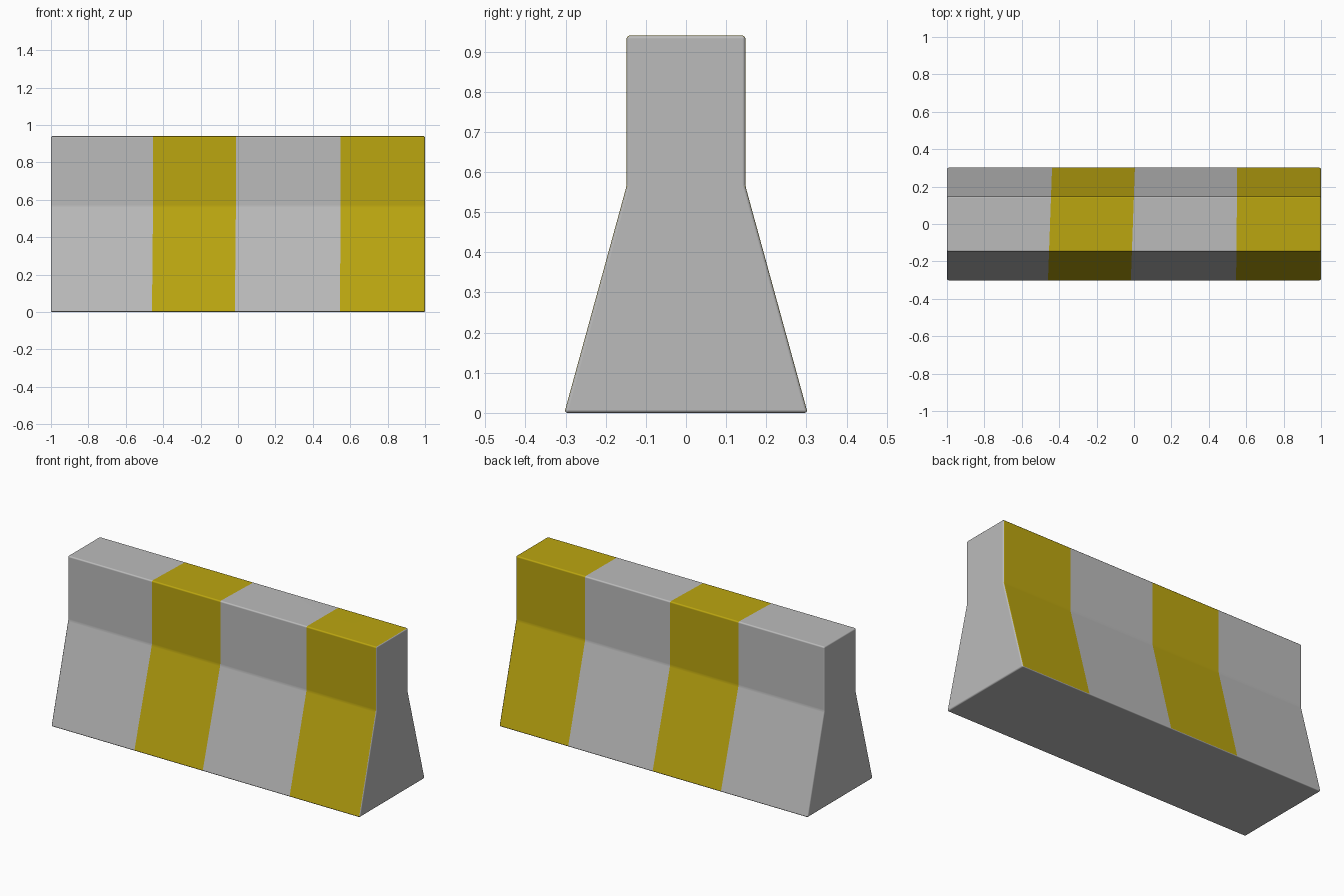
import bpy, bmesh
from mathutils import Vector

if "Cube" in bpy.data.objects:
    bpy.data.objects.remove(bpy.data.objects["Cube"])

LENGTH, TOP_Z, BEND_Z = 2.0, 0.94, 0.565
FOOT, NECK = 0.303, 0.148


def material(name, rgb):
    m = bpy.data.materials.new(name)
    m.diffuse_color = (*rgb, 1)
    m.use_nodes = True
    m.node_tree.nodes["Principled BSDF"].inputs["Base Color"].default_value = m.diffuse_color
    return m


# Barrier body: flared profile extruded along x
bm = bmesh.new()
half = [(FOOT, 0), (NECK, BEND_Z), (NECK, TOP_Z)]
profile = half + [(-y, z) for y, z in reversed(half)]
face = bm.faces.new([bm.verts.new((-LENGTH / 2, y, z)) for y, z in profile])
ext = bmesh.ops.extrude_face_region(bm, geom=[face])
moved = [g for g in ext["geom"] if isinstance(g, bmesh.types.BMVert)]
bmesh.ops.translate(bm, verts=moved, vec=(LENGTH, 0, 0))
bmesh.ops.recalc_face_normals(bm, faces=bm.faces[:])

# Softened edges
bmesh.ops.bevel(bm, geom=bm.edges[:], offset=0.008, segments=3,
                profile=0.5, affect='EDGES')

# Stripe borders, each slightly skewed: x = x0 + slope * y
borders = [(-0.449, 0.036), (-0.006, 0.036), (0.549, 0.01)]
for x0, slope in borders:
    bmesh.ops.bisect_plane(bm, geom=bm.verts[:] + bm.edges[:] + bm.faces[:],
                           plane_co=(x0, 0, 0),
                           plane_no=Vector((1, -slope, 0)).normalized())

# Yellow on alternate bands; the ends and underside stay grey
bm.normal_update()
for f in bm.faces:
    c = f.calc_center_median()
    band = sum(c.x > x0 + slope * c.y for x0, slope in borders)
    painted = abs(f.normal.x) < 0.6 and f.normal.z > -0.4
    f.material_index = 1 if painted and band % 2 else 0

mesh = bpy.data.meshes.new("concrete_barrier")
bm.to_mesh(mesh)
bm.free()
mesh.materials.append(material("concrete grey", (0.5, 0.5, 0.5)))
mesh.materials.append(material("stripe yellow", (0.5, 0.38, 0.005)))
barrier = bpy.data.objects.new("concrete_barrier", mesh)
bpy.context.collection.objects.link(barrier)

# Smooth rounded edges with flat-looking large faces
bpy.context.view_layer.objects.active = barrier
barrier.select_set(True)
bpy.ops.object.shade_smooth()
weighted = barrier.modifiers.new("weighted_normals", 'WEIGHTED_NORMAL')
weighted.weight = 100
